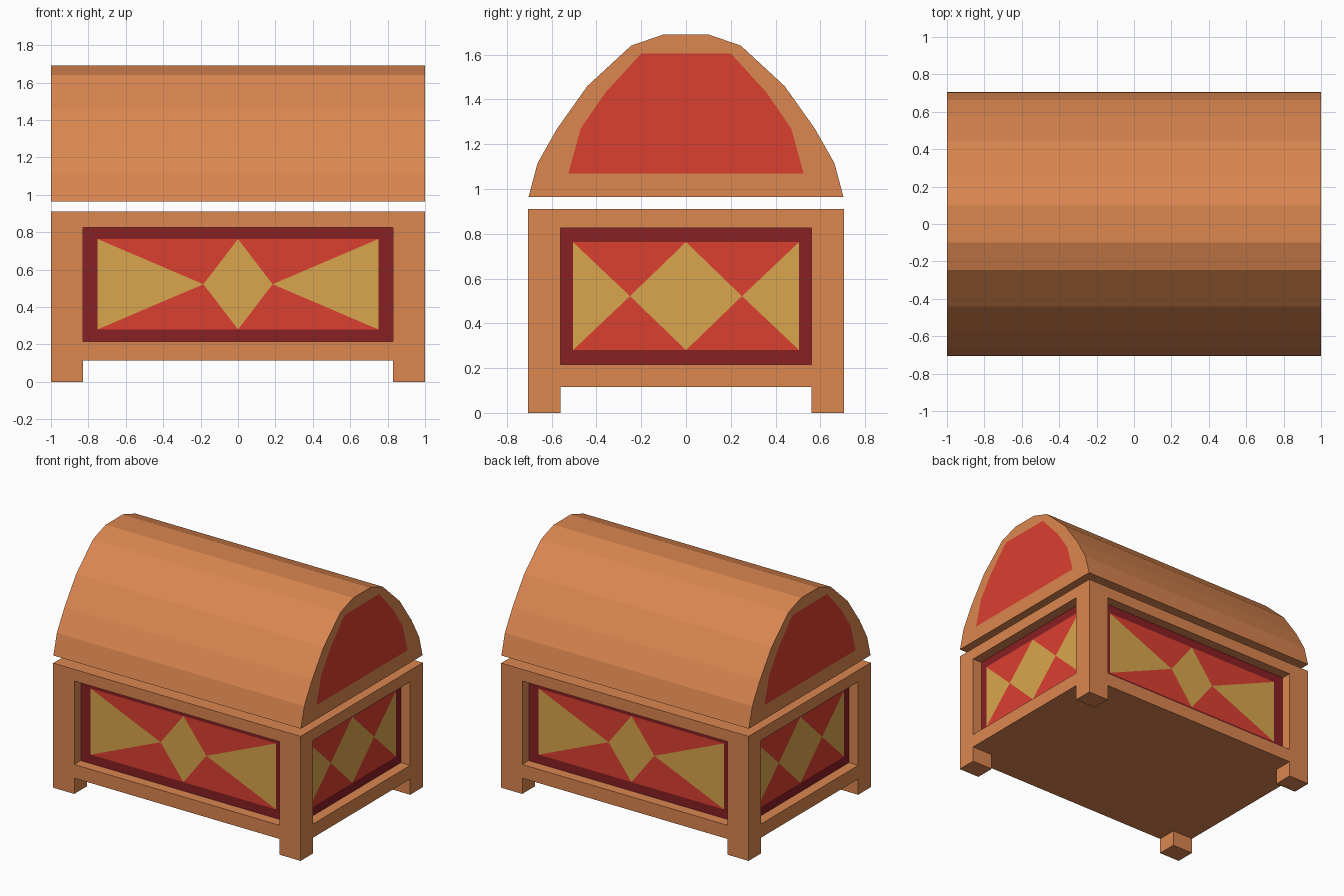
import bpy, bmesh
from math import cos, sin, pi
from mathutils import Vector

if "Cube" in bpy.data.objects:
    bpy.data.objects.remove(bpy.data.objects["Cube"])


def material(name, rgb):
    m = bpy.data.materials.new(name)
    m.diffuse_color = (*rgb, 1)
    m.use_nodes = True
    m.node_tree.nodes["Principled BSDF"].inputs["Base Color"].default_value = m.diffuse_color
    return m


WOOD = material("wood", (0.71, 0.24, 0.08))
RED = material("red", (0.71, 0.05, 0.03))
GOLD = material("gold", (0.70, 0.38, 0.075))
MAROON = material("maroon", (0.25, 0.014, 0.017))

HX, HY = 1.0, 0.705            # half width and depth
Z0, Z1 = 0.115, 0.91           # underside and top of the body
LEG_X, LEG_Y = 0.17, 0.145     # corner post sizes
RECESS = 0.075


def finish(bm, name, mats, recalc=True):
    bmesh.ops.remove_doubles(bm, verts=bm.verts, dist=1e-4)
    if recalc:
        bmesh.ops.recalc_face_normals(bm, faces=bm.faces)
    me = bpy.data.meshes.new(name)
    bm.to_mesh(me)
    bm.free()
    for m in mats:
        me.materials.append(m)
    ob = bpy.data.objects.new(name, me)
    bpy.context.collection.objects.link(ob)
    return ob


def face(bm, pts, mat=0):
    f = bm.faces.new([bm.verts.new(p) for p in pts])
    f.material_index = mat


def ring(bm, outer, inner, mat=0):
    n = len(outer)
    for i in range(n):
        j = (i + 1) % n
        face(bm, (outer[i], outer[j], inner[j], inner[i]), mat)


def side_mapper(angle):
    """Map (u, z, distance from centre) on a chest side to world space."""
    n = Vector((round(cos(angle)), round(sin(angle)), 0))
    t = Vector((0, 0, 1)).cross(n)
    return lambda u, z, d: n * d + t * u + Vector((0, 0, z))


def rect(at, w, lo, hi, d):
    return [at(-w, lo, d), at(w, lo, d), at(w, hi, d), at(-w, hi, d)]


# Body frame with recessed openings, and a patterned panel in each
body = bmesh.new()
sides = (("front", -pi / 2, HX, HY, LEG_X, 0.75, 0.185),
         ("right", 0, HY, HX, LEG_Y, 0.505, 0.25),
         ("back", pi / 2, HX, HY, LEG_X, 0.75, 0.185),
         ("left", pi, HY, HX, LEG_Y, 0.505, 0.25))
for name, angle, half, dist, post, pw, dw in sides:
    at = side_mapper(angle)
    w, lo, hi, deep = half - post, 0.215, 0.825, dist - RECESS
    opening = rect(at, w, lo, hi, dist)
    back = rect(at, w, lo, hi, deep)
    ring(body, rect(at, half, Z0, Z1, dist), opening)
    ring(body, opening, back)

    # Maroon border, red field, gold diamond and triangles
    b, t = 0.28, 0.763
    c = (b + t) / 2
    panel = bmesh.new()
    ring(panel, back, rect(at, pw, b, t, deep), 0)
    shapes = [(2, [(0, b), (dw, c), (0, t), (-dw, c)]),
              (2, [(-pw, t), (-pw, b), (-dw, c)]),
              (2, [(pw, b), (pw, t), (dw, c)]),
              (1, [(-pw, b), (0, b), (-dw, c)]),
              (1, [(0, b), (pw, b), (dw, c)]),
              (1, [(0, t), (-pw, t), (-dw, c)]),
              (1, [(pw, t), (0, t), (dw, c)])]
    for mat, pts in shapes:
        face(panel, [at(u, z, deep) for u, z in pts], mat)
    finish(panel, name + "_panel", (MAROON, RED, GOLD), recalc=False)

for z in (Z0, Z1):
    face(body, [(-HX, -HY, z), (HX, -HY, z), (HX, HY, z), (-HX, HY, z)])
finish(body, "chest_frame", [WOOD])

# Feet under the corner posts
for sx, nx in ((-1, "left"), (1, "right")):
    for sy, ny in ((-1, "front"), (1, "back")):
        bm = bmesh.new()
        bmesh.ops.create_cube(bm, size=1)
        for v in bm.verts:
            v.co = (sx * (HX - LEG_X / 2) + v.co.x * LEG_X,
                    sy * (HY - LEG_Y / 2) + v.co.y * LEG_Y,
                    (v.co.z + 0.5) * Z0)
        finish(bm, f"{ny}_{nx}_foot", [WOOD])


def mirrored(half):
    return half + [(-y, z) for y, z in reversed(half)]


# Faceted arched lid, floating just above the body
arch = mirrored([(0.703, 0.965), (0.663, 1.115), (0.575, 1.27),
                 (0.44, 1.46), (0.245, 1.64), (0.10, 1.69)])
lid = bmesh.new()
for (ya, za), (yb, zb) in zip(arch, arch[1:] + arch[:1]):
    face(lid, [(-HX, ya, za), (HX, ya, za), (HX, yb, zb), (-HX, yb, zb)])
for x in (-HX, HX):
    face(lid, [(x, y, z) for y, z in arch])
finish(lid, "lid", [WOOD])

# Red inlays on the lid ends
inlay = mirrored([(0.525, 1.07), (0.47, 1.27), (0.36, 1.43), (0.2, 1.605)])
for s, name in ((-1, "left"), (1, "right")):
    bm = bmesh.new()
    face(bm, [(s * (HX + 0.002), y, z) for y, z in inlay[::s]])
    finish(bm, name + "_lid_inlay", [RED], recalc=False)
